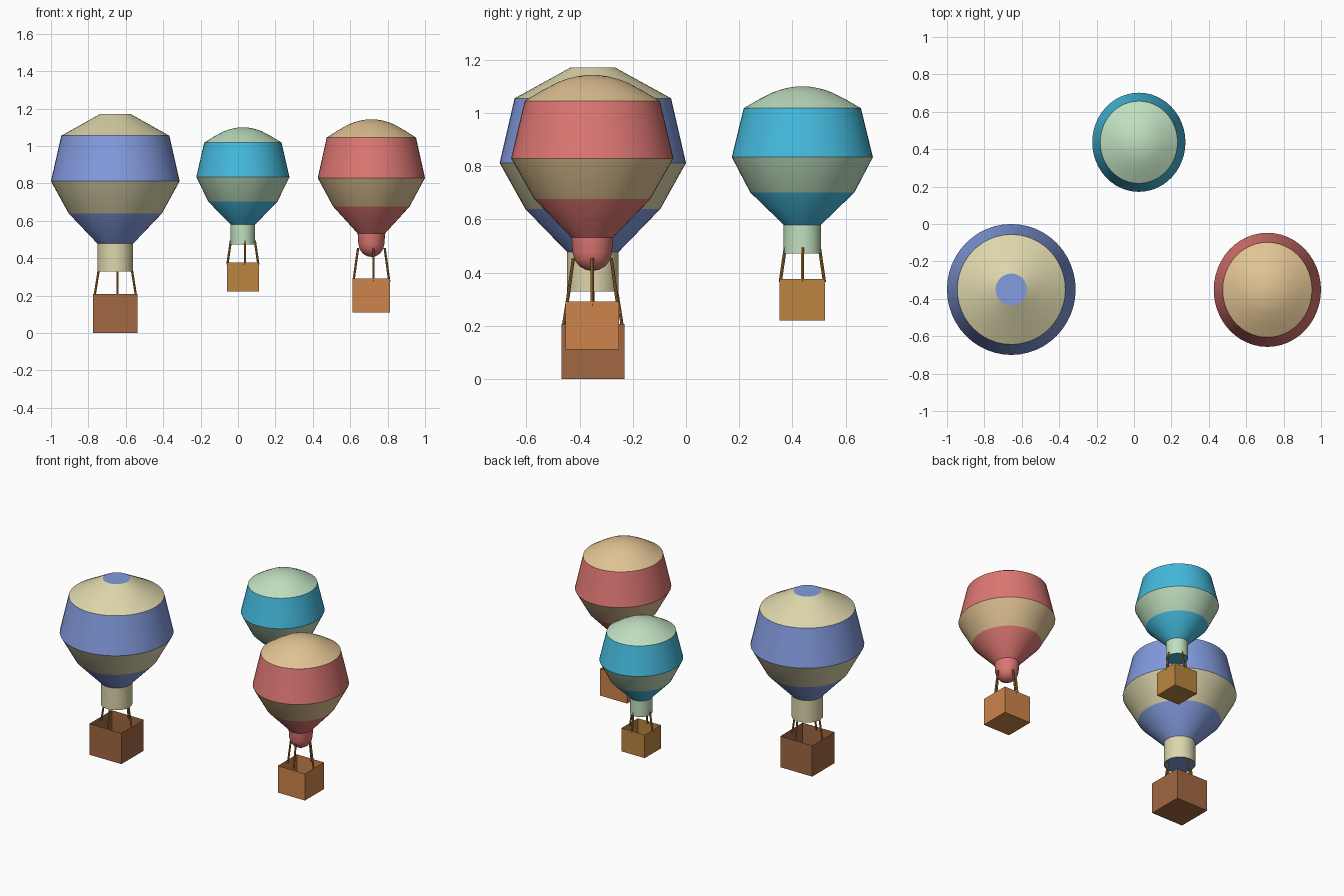
import bpy, bmesh
from math import cos, sin, pi
from mathutils import Vector

if "Cube" in bpy.data.objects:
    bpy.data.objects.remove(bpy.data.objects["Cube"])

SEG = 48


def material(name, rgb):
    m = bpy.data.materials.new(name)
    m.diffuse_color = [(c / 255) ** 2.2 for c in rgb] + [1]
    m.use_nodes = True
    m.node_tree.nodes["Principled BSDF"].inputs["Base Color"].default_value = m.diffuse_color
    return m


def finish(name, bm, mats):
    me = bpy.data.meshes.new(name)
    bmesh.ops.recalc_face_normals(bm, faces=bm.faces)
    bm.to_mesh(me)
    bm.free()
    ob = bpy.data.objects.new(name, me)
    bpy.context.collection.objects.link(ob)
    for m in mats:
        me.materials.append(m)
    return ob


def envelope(name, center, squash, profile, mats):
    """Spin (radius, z, material of the band below) from top to bottom."""
    bm = bmesh.new()
    rings = []
    for r, z, _ in profile:
        n = SEG if r else 1
        rings.append([bm.verts.new((center[0] + r * squash * cos(2 * pi * i / SEG),
                                    center[1] + r * sin(2 * pi * i / SEG), z)) for i in range(n)])
    for a, b, p in zip(rings, rings[1:], profile):
        for i in range(SEG):
            j = (i + 1) % SEG
            quad = [a[i % len(a)], a[j % len(a)], b[j % len(b)], b[i % len(b)]]
            bm.faces.new(list(dict.fromkeys(quad))).material_index = p[2]
    ob = finish(name, bm, mats)
    bpy.context.view_layer.objects.active = ob
    ob.select_set(True)
    bpy.ops.object.shade_smooth_by_angle(angle=0.45)
    ob.select_set(False)


def basket(name, center, width, z0, z1, mat):
    """Box with an open top."""
    bm = bmesh.new()
    bmesh.ops.create_cube(bm, size=1)
    for v in bm.verts:
        v.co = Vector((center[0] + v.co.x * width, center[1] + v.co.y * width,
                       z0 + (v.co.z + 0.5) * (z1 - z0)))
    bmesh.ops.delete(bm, geom=[f for f in bm.faces if f.calc_center_median().z > z1 - 0.001],
                     context='FACES')
    finish(name, bm, [mat])


def ropes(name, center, low, high, mat):
    """Four ropes from the rim midpoints up to the neck; low/high = (offset, z)."""
    bm = bmesh.new()
    for dx, dy in ((1, 0), (-1, 0), (0, 1), (0, -1)):
        shift = 0.012 if dx == 0 else 0
        a, b = (Vector((center[0] + shift + dx * r, center[1] + dy * r, z)) for r, z in (low, high))
        new = bmesh.ops.create_cone(bm, segments=8, radius1=0.006, radius2=0.006,
                                    depth=(b - a).length, cap_ends=True)['verts']
        bmesh.ops.rotate(bm, verts=new, matrix=(b - a).to_track_quat('Z', 'Y').to_matrix())
        bmesh.ops.translate(bm, verts=new, vec=(a + b) / 2)
    finish(name, bm, [mat])


def dome(rim_r, rim_z, top_z):
    """Rounded crown points, apex first."""
    steps = ((0, 1), (0.12, 0.985), (0.25, 0.93), (0.37, 0.85), (0.5, 0.73), (0.75, 0.39))
    return [(rim_r * t, rim_z + (top_z - rim_z) * h, 1) for t, h in steps]


rope_mat = material("rope", (172, 122, 55))

# Large blue balloon with flat crown
mats = [material("blue", (130, 154, 222)), material("cream", (220, 213, 170))]
pos = (-0.656, -0.35)
envelope("blue_envelope", pos, 0.983, [
    (0, 1.17, 0), (0.085, 1.17, 1), (0.294, 1.055, 0), (0.35, 0.812, 1),
    (0.254, 0.64, 0), (0.097, 0.478, 1), (0.097, 0.33, 0), (0, 0.33, 0)], mats)
basket("blue_basket", pos, 0.237, 0, 0.208, material("brown_wicker", (160, 104, 68)))
ropes("blue_ropes", pos, (0.112, 0.19), (0.085, 0.36), rope_mat)

# Small teal balloon with domed crown
mats = [material("teal", (70, 184, 220)), material("mint", (190, 222, 190))]
pos = (0.026, 0.437)
envelope("teal_envelope", pos, 0.94, dome(0.22, 1.018, 1.10) + [
    (0.22, 1.018, 0), (0.265, 0.834, 1), (0.196, 0.702, 0), (0.07, 0.58, 1),
    (0.07, 0.473, 0), (0, 0.473, 0)], mats)
basket("teal_basket", pos, 0.172, 0.221, 0.377, material("ochre_wicker", (186, 132, 66)))
ropes("teal_ropes", pos, (0.083, 0.365), (0.064, 0.495), rope_mat)

# Red balloon with domed crown and rounded neck
mats = [material("red", (220, 118, 114)), material("tan", (224, 194, 146))]
pos = (0.713, -0.352)
envelope("red_envelope", pos, 0.94, dome(0.254, 1.045, 1.143) + [
    (0.254, 1.045, 0), (0.305, 0.829, 1), (0.218, 0.677, 0), (0.078, 0.532, 0),
    (0.074, 0.475, 0), (0.066, 0.447, 0), (0.048, 0.424, 0), (0.025, 0.411, 0),
    (0, 0.407, 0)], mats)
basket("red_basket", pos, 0.2, 0.111, 0.291, material("orange_wicker", (204, 132, 76)))
ropes("red_ropes", pos, (0.096, 0.275), (0.071, 0.455), rope_mat)
